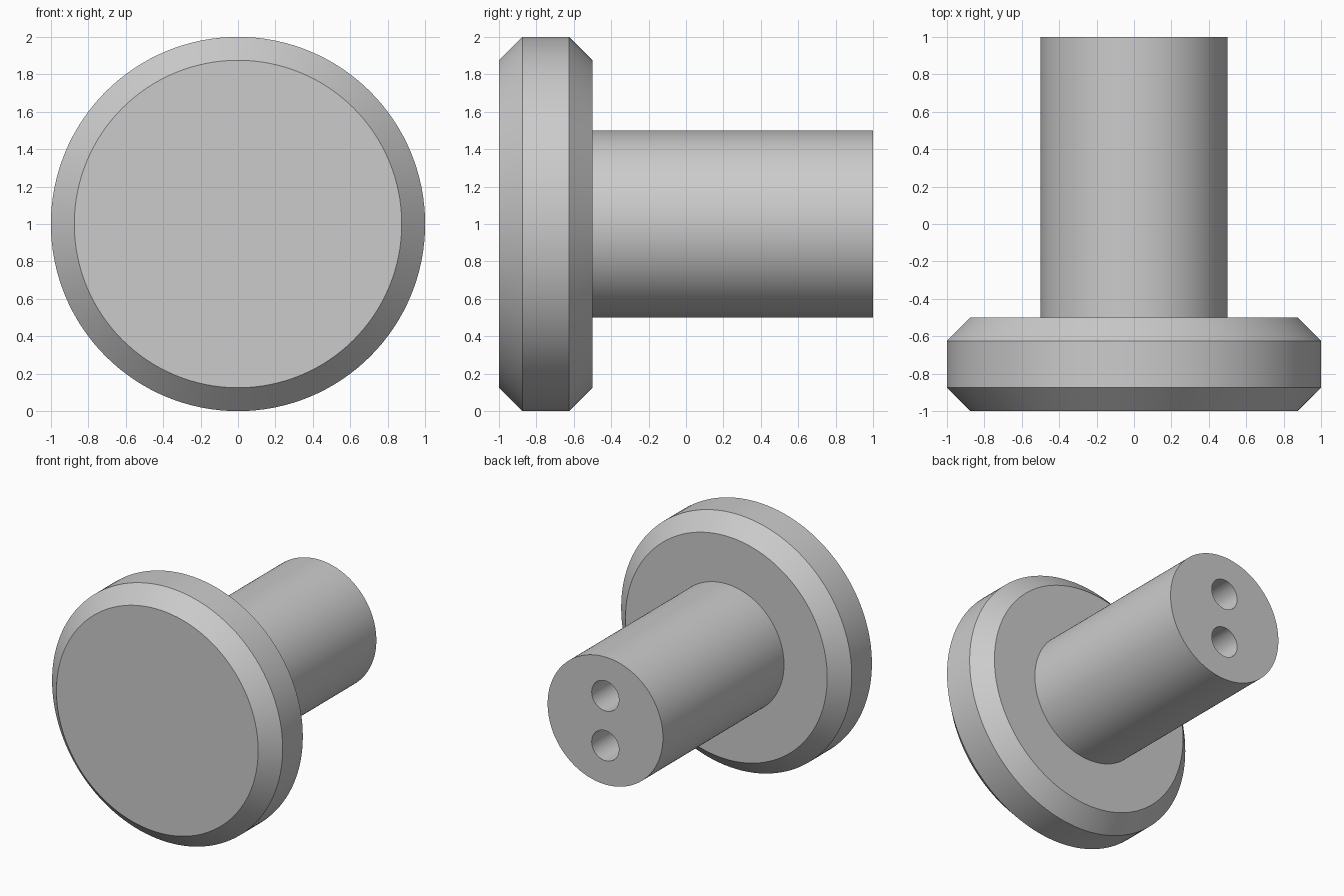
import bpy
import bmesh
import math
from mathutils import Matrix, Vector

if "Cube" in bpy.data.objects:
    bpy.data.objects.remove(bpy.data.objects["Cube"], do_unlink=True)

AXIS_Z = 1.0
HOLE_RADIUS = 0.118
HOLE_SPACING = 0.39
HOLE_DEPTH = 0.75

grey = bpy.data.materials.new("light_grey")
grey.use_nodes = True
colour = (0.6, 0.6, 0.6, 1)
grey.diffuse_color = colour
grey.node_tree.nodes["Principled BSDF"].inputs["Base Color"].default_value = colour


def lathe(name, profile, z, segments):
    """Revolve (radius, y) points into a closed solid along the y axis."""
    bm = bmesh.new()
    rings = []
    for radius, y in profile:
        angles = [2 * math.pi * i / segments for i in range(segments)]
        rings.append([bm.verts.new((radius * math.cos(a), y, z + radius * math.sin(a)))
                      for a in angles])
    for a, b in zip(rings, rings[1:]):
        for i in range(segments):
            j = (i + 1) % segments
            bm.faces.new((a[i], a[j], b[j], b[i]))
    bm.faces.new(rings[0])
    bm.faces.new(rings[-1])
    bmesh.ops.recalc_face_normals(bm, faces=bm.faces)
    mesh = bpy.data.meshes.new(name)
    bm.to_mesh(mesh)
    bm.free()
    mesh.materials.append(grey)
    obj = bpy.data.objects.new(name, mesh)
    bpy.context.collection.objects.link(obj)
    return obj


# Chamfered round head and its shaft, turned as one solid
knob = lathe("knob_head_and_shaft",
             [(0.875, -1), (1, -0.875), (1, -0.625), (0.875, -0.5),
              (0.5, -0.5), (0.5, 1)], AXIS_Z, 128)

bpy.ops.object.select_all(action="DESELECT")
bpy.context.view_layer.objects.active = knob
knob.select_set(True)

# Two blind holes in the shaft end
for side in (-1, 1):
    cutter = lathe("hole_cutter", [(HOLE_RADIUS, 1 - HOLE_DEPTH), (HOLE_RADIUS, 1.1)],
                   AXIS_Z + side * HOLE_SPACING / 2, 48)
    cutter.hide_render = True
    cut = knob.modifiers.new("hole", "BOOLEAN")
    cut.operation = "DIFFERENCE"
    cut.solver = "EXACT"
    cut.object = cutter
    bpy.ops.object.modifier_apply(modifier=cut.name)
    bpy.data.objects.remove(cutter, do_unlink=True)

bpy.ops.object.shade_smooth_by_angle(angle=math.radians(30))
